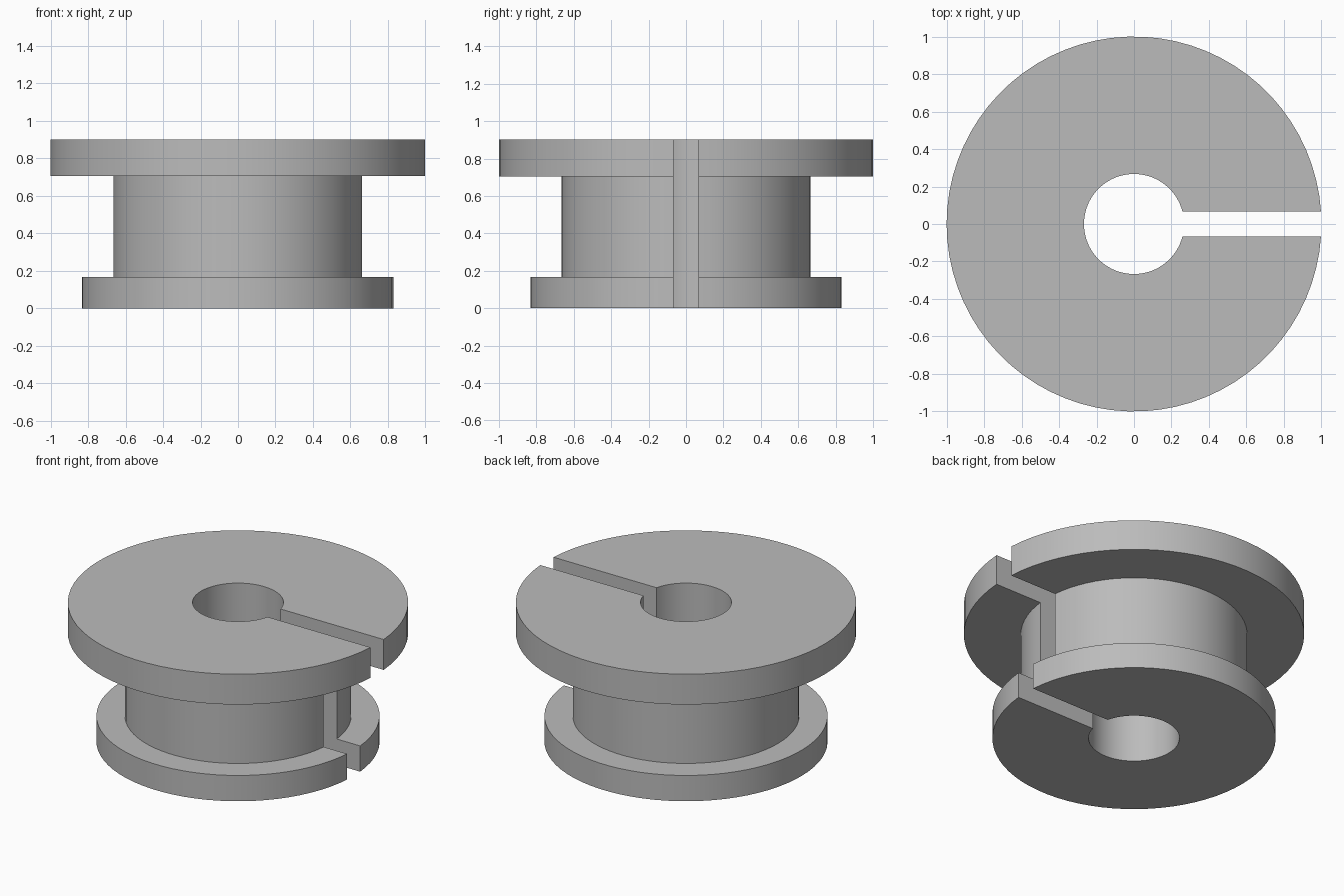
import bpy, bmesh, math

if "Cube" in bpy.data.objects:
    bpy.data.objects.remove(bpy.data.objects["Cube"], do_unlink=True)

BORE, CORE, LOWER, UPPER = 0.267, 0.665, 0.832, 1.0   # radii
LOW_Z, HIGH_Z, TOP_Z = 0.167, 0.705, 0.902            # flange heights
SLOT = 0.067                                          # half width of the slot
STEPS = 72

# plain grey material
grey = bpy.data.materials.new("plain grey")
grey.use_nodes = True
colour = (0.5, 0.5, 0.5, 1)
grey.diffuse_color = colour
grey.node_tree.nodes["Principled BSDF"].inputs["Base Color"].default_value = colour

# radius and height around the spool's section
section = [(BORE, 0), (LOWER, 0), (LOWER, LOW_Z), (CORE, LOW_Z),
           (CORE, HIGH_Z), (UPPER, HIGH_Z), (UPPER, TOP_Z), (BORE, TOP_Z)]

# sweep each section point round from one wall of the slot to the other
bm = bmesh.new()
rows = []
for radius, z in section:
    start = math.asin(SLOT / radius)
    row = []
    for i in range(STEPS + 1):
        a = start + (2 * math.pi - 2 * start) * i / STEPS
        row.append(bm.verts.new((radius * math.cos(a), radius * math.sin(a), z)))
    rows.append(row)

for k, row in enumerate(rows):
    following = rows[(k + 1) % len(rows)]
    for i in range(STEPS):
        bm.faces.new((row[i], row[i + 1], following[i + 1], following[i]))

# flat walls of the slot
for end in (0, STEPS):
    bm.faces.new([row[end] for row in rows])
bmesh.ops.recalc_face_normals(bm, faces=bm.faces[:])

mesh = bpy.data.meshes.new("slotted_spool")
bm.to_mesh(mesh)
bm.free()
mesh.materials.append(grey)
spool = bpy.data.objects.new("slotted_spool", mesh)
bpy.context.collection.objects.link(spool)

# smooth round walls, sharp rims
bpy.context.view_layer.objects.active = spool
spool.select_set(True)
bpy.ops.object.shade_smooth_by_angle(angle=math.radians(30))
